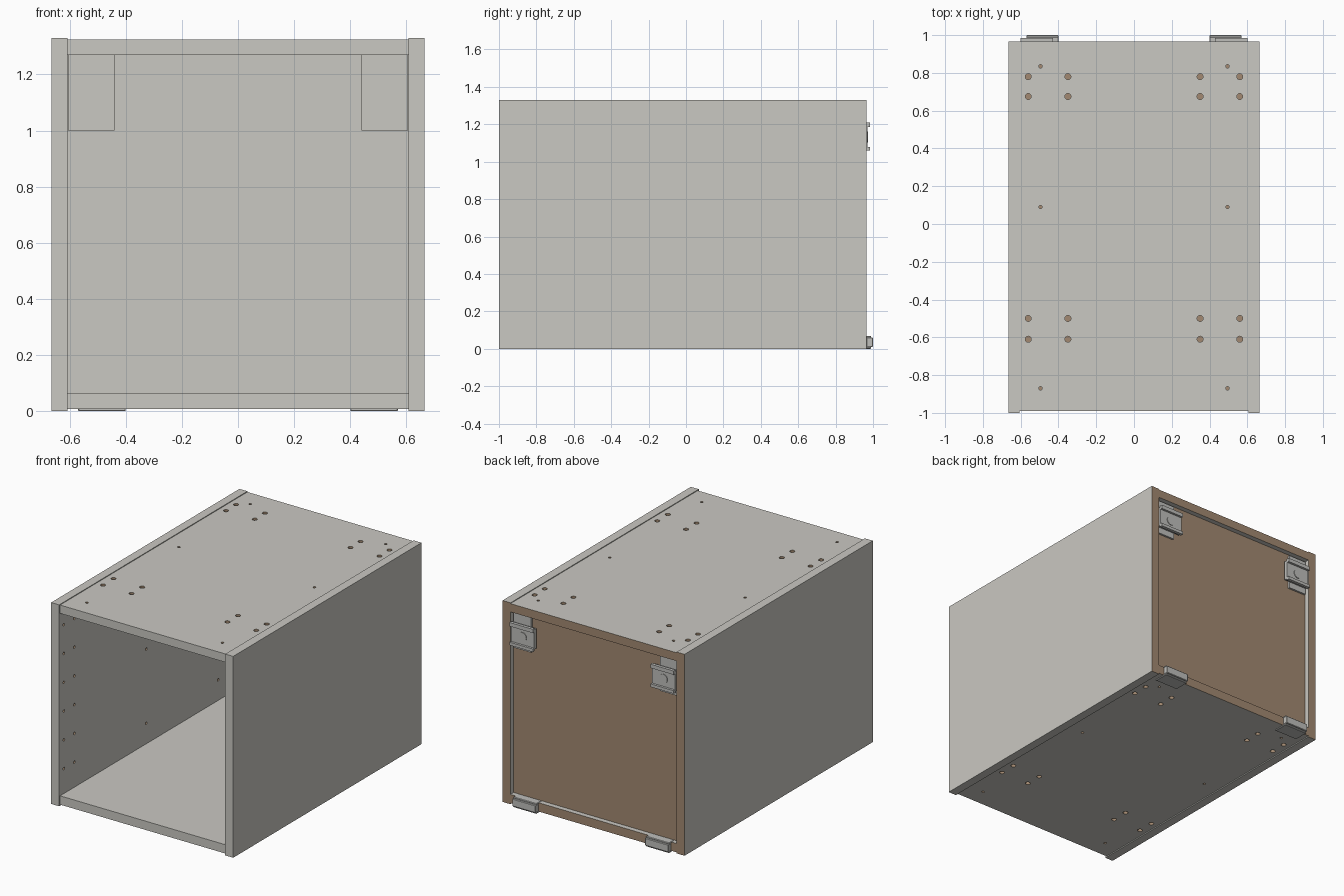
import bpy, bmesh, math
from mathutils import Matrix, Vector

cube = bpy.data.objects.get("Cube")
if cube:
    bpy.data.objects.remove(cube, do_unlink=True)


def material(name, rgb):
    m = bpy.data.materials.new(name)
    m.use_nodes = True
    m.diffuse_color = (*rgb, 1)
    m.node_tree.nodes["Principled BSDF"].inputs["Base Color"].default_value = (*rgb, 1)
    return m


WHITE = material("off white laminate", (0.59, 0.58, 0.54))
WOOD = material("raw chipboard", (0.36, 0.25, 0.165))
METAL = material("hanger metal", (0.52, 0.52, 0.50))


def finish(name, bm, mats):
    mesh = bpy.data.meshes.new(name)
    bm.to_mesh(mesh)
    bm.free()
    for m in mats:
        mesh.materials.append(m)
    obj = bpy.data.objects.new(name, mesh)
    bpy.context.collection.objects.link(obj)
    return obj


def add_box(bm, x, y, z):
    lo, hi = Vector((x[0], y[0], z[0])), Vector((x[1], y[1], z[1]))
    mat = Matrix.Translation((lo + hi) / 2) @ Matrix.Diagonal((*(hi - lo), 1))
    bmesh.ops.create_cube(bm, size=1, matrix=mat)


def add_cylinder(bm, center, axis, radius, depth, sides=14):
    turn = Vector((0, 0, 1)).rotation_difference(Vector(axis)).to_matrix().to_4x4()
    bmesh.ops.create_cone(bm, cap_ends=True, segments=sides, radius1=radius,
                          radius2=radius, depth=depth,
                          matrix=Matrix.Translation(center) @ turn)


def panel(name, x, y, z, holes=(), axis=(0, 0, 1)):
    """Laminated board with a raw back edge and blind drilled holes."""
    bm = bmesh.new()
    add_box(bm, x, y, z)
    obj = finish(name, bm, (WHITE, WOOD))
    if holes:
        bm = bmesh.new()
        for center, radius in holes:
            add_cylinder(bm, center, axis, radius, 0.04)
        for f in bm.faces:
            f.material_index = 1
        cutter = finish(name + "_drill", bm, (WHITE, WOOD))
        cutter.hide_render = True
        mod = obj.modifiers.new("holes", "BOOLEAN")
        mod.operation, mod.solver, mod.object = "DIFFERENCE", "EXACT", cutter
        bpy.context.view_layer.objects.active = obj
        bpy.ops.object.modifier_apply(modifier=mod.name)
        bpy.data.objects.remove(cutter, do_unlink=True)
    # Raw board shows on the back face
    for p in obj.data.polygons:
        if p.normal.y > 0.9 and p.center.y > y[1] - 0.001:
            p.material_index = 1
    return obj


# Hole patterns for the top and bottom boards
def board_holes(z):
    screws = [((s * x, y, z), 0.016) for s in (-1, 1) for x in (0.35, 0.56)
              for y in (0.78, 0.675, -0.5, -0.61)]
    pins = [((s * 0.495, y, z), 0.009) for s in (-1, 1) for y in (0.835, 0.09, -0.87)]
    return screws + pins


# Shelf pin rows on the inside of each wall
def wall_holes(x):
    rows = [((x, y, 0.23 + 0.19 * i), 0.009) for y in (-0.95, -0.84) for i in range(6)]
    rows += [((x, y, z), 0.009) for y in (-0.09, 0.66) for z in (0.2, 0.69)]
    return rows


IN, OUT, BACK = 0.607, 0.665, 0.965

# Carcass
for side, s in (("left", 1), ("right", -1)):
    panel(side + "_wall", sorted((s * IN, s * OUT)), (-1, BACK), (0, 1.33),
          wall_holes(s * IN), (1, 0, 0))
panel("top_board", (-IN, IN), (-0.99, BACK), (1.27, 1.325), board_holes(1.325))
panel("bottom_board", (-IN, IN), (-0.99, BACK), (0.007, 0.065), board_holes(0.007))
panel("back_panel", (-IN, IN), (0.91, 0.932), (0.065, 1.27))


# Hangers in the upper corners and clips along the lower back edge
for side, s in (("left", 1), ("right", -1)):
    def span(a, b):
        return sorted((s * a, s * b))

    bm = bmesh.new()
    add_box(bm, span(0.44, 0.605), (0.86, 0.912), (1.0, 1.27))
    finish(side + "_hanger_cover", bm, (WHITE,))

    bm = bmesh.new()
    add_box(bm, span(0.47, 0.6), (0.93, 0.945), (1.03, 1.26))    # base tab
    add_box(bm, span(0.43, 0.6), (0.945, 0.97), (1.07, 1.2))     # main plate
    add_box(bm, span(0.43, 0.6), (0.965, 0.985), (1.185, 1.21))  # upper rib
    add_box(bm, span(0.43, 0.6), (0.965, 0.985), (1.06, 1.08))   # lower rib
    finish(side + "_hanger", bm, (METAL,))

    bm = bmesh.new()
    add_cylinder(bm, (s * 0.515, 0.97, 1.132), (0, 1, 0), 0.03, 0.008, 20)
    screw = finish(side + "_hanger_screw", bm, (METAL,))

    bm = bmesh.new()
    add_box(bm, span(0.4, 0.57), (BACK, 1.0), (0.01, 0.06))
    add_box(bm, span(0.4, 0.57), (0.89, 0.99), (0.0, 0.012))
    add_box(bm, span(0.4, 0.57), (0.935, 0.99), (0.058, 0.068))
    clip = finish(side + "_lower_clip", bm, (METAL,))
    bevel = clip.modifiers.new("soft_edges", "BEVEL")
    bevel.width, bevel.segments = 0.003, 1
